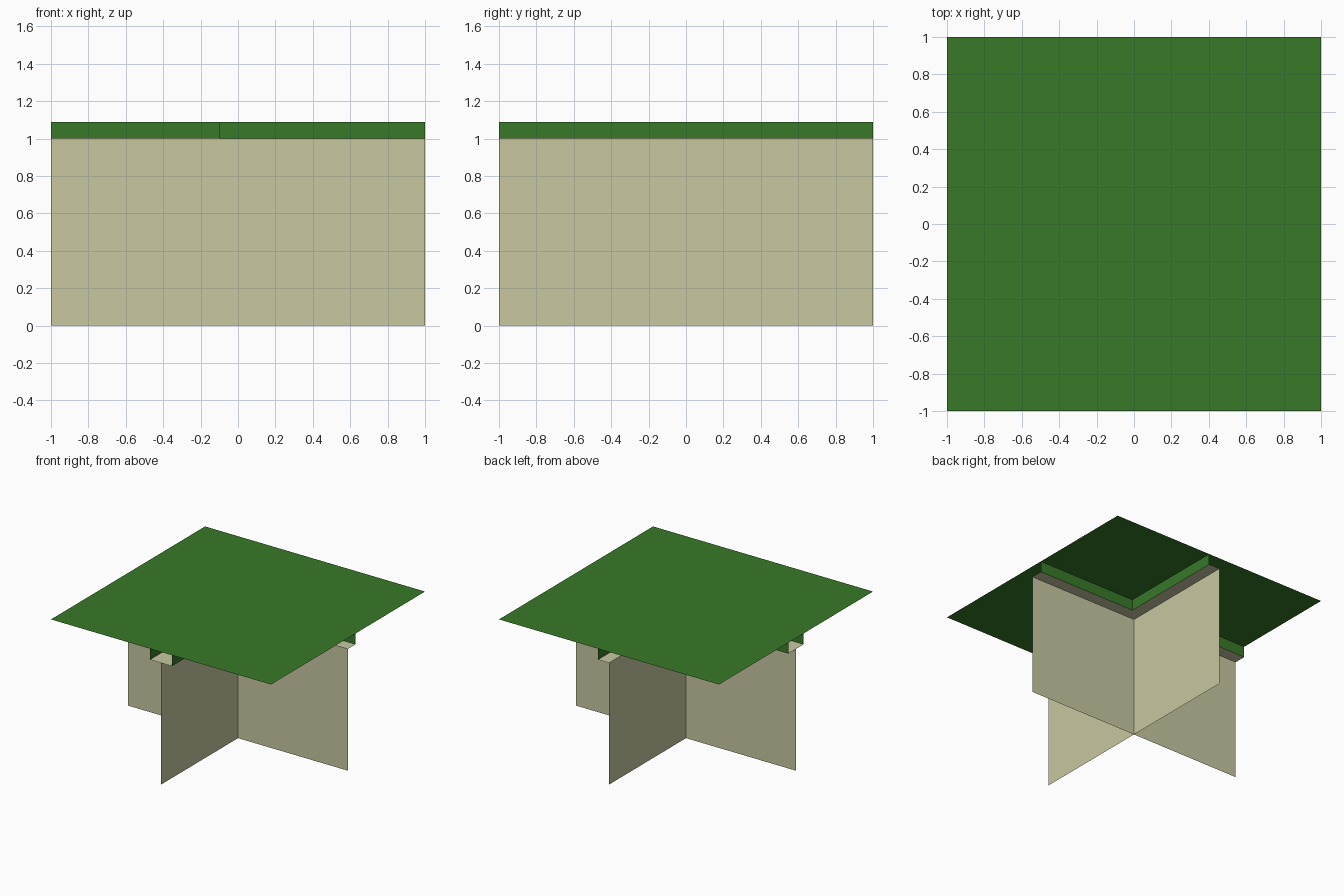
import bpy

if "Cube" in bpy.data.objects:
    bpy.data.objects.remove(bpy.data.objects["Cube"])

LEDGE_Z, TOP_Z, R = 1.0, 1.09, 0.1


def material(name, color):
    mat = bpy.data.materials.new(name)
    mat.diffuse_color = (*color, 1)
    mat.use_nodes = True
    mat.node_tree.nodes["Principled BSDF"].inputs["Base Color"].default_value = mat.diffuse_color
    return mat


beige = material("beige", (0.58, 0.58, 0.36))
green = material("green", (0.04, 0.19, 0.022))


def build(name, verts, faces, mat):
    mesh = bpy.data.meshes.new(name)
    mesh.from_pydata(verts, [], faces)
    mesh.materials.append(mat)
    obj = bpy.data.objects.new(name, mesh)
    bpy.context.collection.objects.link(obj)


def flat(name, outline, z, mat):
    """Horizontal sheet from a 2D outline."""
    build(name, [(x, y, z) for x, y in outline], [range(len(outline))], mat)


def upright(name, path, z0, z1, mat):
    """Vertical sheet along a 2D path."""
    n = len(path)
    verts = [(x, y, z) for z in (z0, z1) for x, y in path]
    build(name, verts, [(i, i + 1, n + i + 1, n + i) for i in range(n - 1)], mat)


# Thin crossing walls
upright("wall_across", [(-1, 0), (0, 0), (1, 0)], 0, LEDGE_Z, beige)
upright("wall_deep", [(0, -1), (0, 0), (0, 1)], 0, LEDGE_Z, beige)

# Narrow ledge on the wall tops: wide on the -x and -y arms, one-sided on the others
flat("ledge", [(-1, -R), (-R, -R), (-R, -1), (R, -1), (R, 0), (1, 0),
               (1, R), (R, R), (R, 1), (0, 1), (0, R), (-1, R)], LEDGE_Z, beige)

# Green risers between the ledge edges and the top
upright("riser_across", [(-1, R), (R, R), (1, R)], LEDGE_Z, TOP_Z, green)
upright("riser_deep", [(R, -1), (R, R), (R, 1)], LEDGE_Z, TOP_Z, green)
upright("riser_corner", [(-1, -R), (-R, -R), (-R, -1)], LEDGE_Z, TOP_Z, green)

# Square top sheet
flat("top_sheet", [(-1, -1), (1, -1), (1, 1), (-1, 1)], TOP_Z, green)
